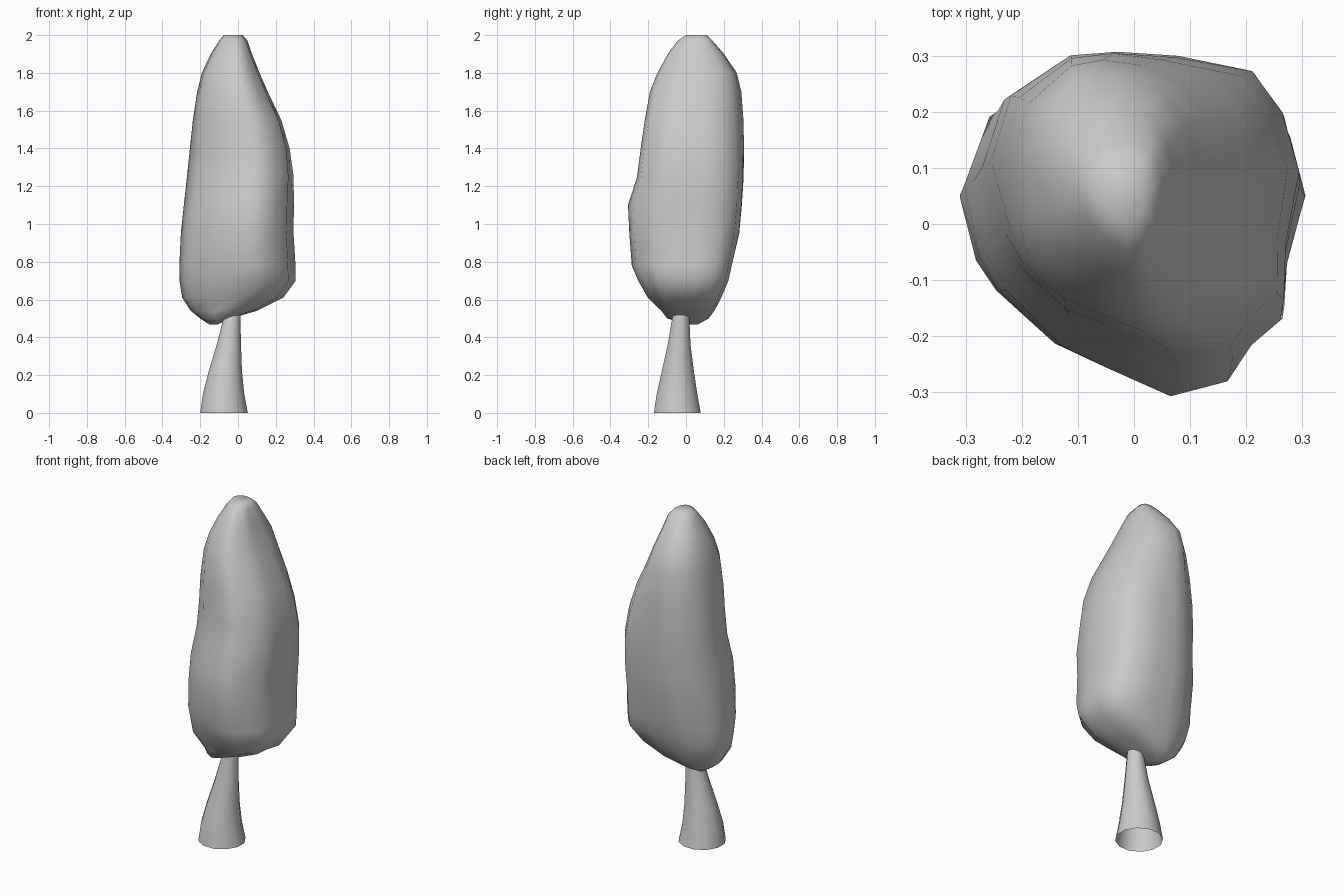
import bpy, bmesh, math

if "Cube" in bpy.data.objects:
    bpy.data.objects.remove(bpy.data.objects["Cube"])


def loft(name, outline, rings, cap_bottom, cap_top, angle):
    """Skin rings (z, xmin, xmax, ymin, ymax, diagonal shift, corner bulge) of an outline."""
    xs, ys = [p[0] for p in outline], [p[1] for p in outline]
    unit = lambda v, vals: 2 * (v - min(vals)) / (max(vals) - min(vals)) - 1

    def place(x, y, z, x0, x1, y0, y1, shift=0, bulge=0):
        u, v = unit(x, xs), unit(y, ys)
        px, py, w = (x0 + x1 + u * (x1 - x0)) / 2, (y0 + y1 + v * (y1 - y0)) / 2, abs(u * v)
        if u * v > 0:      # front-left and back-right corners slide together
            return px - shift * w, py - shift * w, z
        side = 1 if u > 0 else -1
        return px + side * bulge * w, py - side * bulge * w, z

    bm = bmesh.new()
    loops = [[bm.verts.new(place(x, y, *r)) for x, y in outline] for r in rings]
    n = len(outline)
    for a, b in zip(loops, loops[1:]):
        for i in range(n):
            j = (i + 1) % n
            bm.faces.new((a[i], a[j], b[j], b[i]))
    if cap_bottom:
        bm.faces.new(loops[0][::-1])
    if cap_top:
        bm.faces.new(loops[-1])
    bmesh.ops.recalc_face_normals(bm, faces=bm.faces[:])
    mesh = bpy.data.meshes.new(name)
    bm.to_mesh(mesh)
    bm.free()
    obj = bpy.data.objects.new(name, mesh)
    bpy.context.collection.objects.link(obj)
    bpy.ops.object.select_all(action='DESELECT')
    bpy.context.view_layer.objects.active = obj
    obj.select_set(True)
    bpy.ops.object.shade_smooth_by_angle(angle=math.radians(angle))
    return obj


# Crown: lumpy plan outline stretched to leaning horizontal sections
plan = [(.308, .08), (.278, .2), (.22, .28), (.07, .305), (-.05, .305), (-.14, .29),
        (-.26, .205), (-.31, .08), (-.285, -.05), (-.25, -.115), (-.145, -.215),
        (-.06, -.255), (.06, -.305), (.165, -.275), (.21, -.21), (.265, -.165), (.275, -.06)]
crown_rings = [
    (.467, -.15, -.11, .01, .06),
    (.50, -.20, -.04, -.10, .12),
    (.54, -.25, .10, -.13, .15),
    (.61, -.293, .24, -.20, .185, 0, .01),
    (.70, -.306, .303, -.25, .222, -.01, .015),
    (.78, -.308, .302, -.285, .24, -.01, .01),
    (.95, -.30, .294, -.298, .28, 0, .01),
    (1.10, -.284, .296, -.305, .294, 0, .01),
    (1.25, -.265, .297, -.255, .302, .01, .02),
    (1.40, -.248, .28, -.235, .303, .025, .025),
    (1.55, -.235, .24, -.215, .302, .04, .015),
    (1.70, -.215, .168, -.19, .292, .04, .005),
    (1.80, -.19, .122, -.15, .268, .03, .005),
    (1.90, -.143, .078, -.095, .20, .015, .005),
    (1.97, -.10, .05, -.045, .14),
    (2.00, -.075, .025, .0, .11)]
loft("crown", plan, crown_rings, True, True, 60)

# Trunk: open flared tube leaning into the crown
circle = [(math.cos(math.pi * (i + .5) / 6), math.sin(math.pi * (i + .5) / 6)) for i in range(12)]
trunk_rings = [
    (0, -.20, .052, -.17, .078),
    (.10, -.186, .033, -.155, .06),
    (.22, -.155, .021, -.128, .042),
    (.36, -.113, .016, -.097, .024),
    (.52, -.072, .012, -.07, .017)]
loft("trunk", circle, trunk_rings, False, False, 50)
